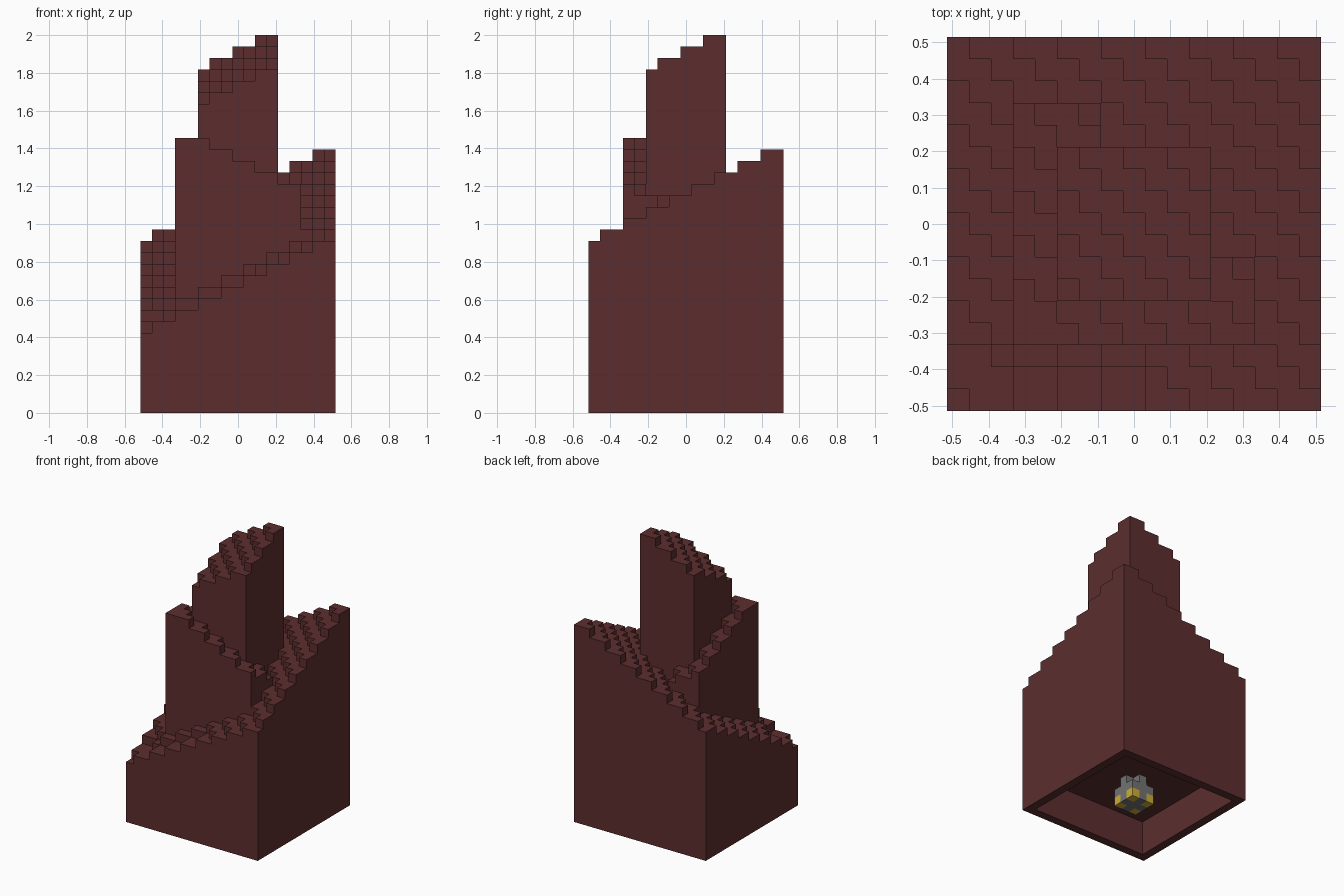
import bpy
import bmesh
from mathutils import Vector

if "Cube" in bpy.data.objects:
    bpy.data.objects.remove(bpy.data.objects["Cube"], do_unlink=True)

N = 17             # cells along each side
U = 2 / 33         # size of one block
CEILING = 4        # height of the hollow under the body, in blocks
SIDES = [(1, 0), (-1, 0), (0, 1), (0, -1)]
CELLS = [(i, j) for i in range(N) for j in range(N)]


def material(name, rgb):
    m = bpy.data.materials.new(name)
    m.use_nodes = True
    m.diffuse_color = (*rgb, 1)
    m.node_tree.nodes["Principled BSDF"].inputs["Base Color"].default_value = (*rgb, 1)
    return m


RED = material("dark red", (0.107, 0.027, 0.027))
GREY = material("grey", (0.17, 0.17, 0.17))
YELLOW = material("yellow", (0.6, 0.42, 0.04))


def tier(i, j):
    """Which part a cell belongs to."""
    if 5 <= i <= 11 and 5 <= j <= 11:
        return "tower"
    if 3 <= i <= 13 and 3 <= j <= 13 and min(i, j) <= 6:
        return "middle_tier"
    return "outer_tier"


def height(i, j):
    """Top of a cell in blocks: each tier slopes along the diagonal."""
    if not (0 <= i < N and 0 <= j < N):
        return 0
    s = i + j
    part = tier(i, j)
    if part == "tower":
        return 22 + (s + 1) // 2
    if part == "middle_tier":
        return min(24, 24 - (s - 7) // 2)
    if (j == 1 and 2 <= i <= 8) or (i, j) == (1, 2):
        s -= 1     # wider steps along the front
    return 7 + (s + 1) // 2


def underside(i, j):
    return CEILING if 0 < i < N - 1 and 0 < j < N - 1 else 0


def point(x, y, z):
    return Vector((x - (N - 1) / 2, y - (N - 1) / 2, z)) * U


def add_face(bm, pts):
    bm.faces.new([bm.verts.new(p) for p in pts])


def flat(bm, i, j, z, up=True):
    pts = [point(i + a, j + b, z) for a, b in ((-.5, -.5), (.5, -.5), (.5, .5), (-.5, .5))]
    add_face(bm, pts if up else pts[::-1])


def wall(bm, i, j, d, low, high, outward=True):
    ends = [(i + d[0] / 2 - k * d[1], j + d[1] / 2 + k * d[0]) for k in (-.5, .5)]
    pts = [point(*ends[0], low), point(*ends[1], low),
           point(*ends[1], high), point(*ends[0], high)]
    add_face(bm, pts if outward else pts[::-1])


def finish(bm, name, mat):
    bmesh.ops.remove_doubles(bm, verts=bm.verts, dist=1e-5)
    mesh = bpy.data.meshes.new(name)
    bm.to_mesh(mesh)
    bm.free()
    mesh.materials.append(mat)
    ob = bpy.data.objects.new(name, mesh)
    bpy.context.collection.objects.link(ob)
    return ob


# Stepped tiers of the body
for part in ("outer_tier", "middle_tier", "tower"):
    bm = bmesh.new()
    for i, j in CELLS:
        if tier(i, j) != part:
            continue
        h = height(i, j)
        flat(bm, i, j, h)
        for d in SIDES:
            low = height(i + d[0], j + d[1])
            if low < h:
                wall(bm, i, j, d, low, h)
    finish(bm, part, RED)

# Bottom rim and hollow underneath
bm = bmesh.new()
for i, j in CELLS:
    z = underside(i, j)
    flat(bm, i, j, z, up=False)
    for d in SIDES:
        low = underside(i + d[0], j + d[1])
        if low < z:
            wall(bm, i, j, d, low, z, outward=False)
finish(bm, "hollow_underside", RED)


def blocks(name, cells, mat):
    """Blocks round the centre; only faces not shared by two blocks are made."""
    bm = bmesh.new()
    mid = N // 2
    for x, y, z in cells:
        i, j = x + mid, y + mid
        if (x, y, z + 1) not in cells:
            flat(bm, i, j, z + 1)
        if (x, y, z - 1) not in cells:
            flat(bm, i, j, z, up=False)
        for d in SIDES:
            if (x + d[0], y + d[1], z) not in cells:
                wall(bm, i, j, d, z, z + 1)
    finish(bm, name, mat)


# Small block cluster inside the hollow: yellow feet, grey core
ring = [(x, y) for x in (-1, 0, 1) for y in (-1, 0, 1)]
corners = [(x, y) for x, y in ring if x and y]
cross = [c for c in ring if c not in corners]
blocks("cluster_feet", {(x, y, 0) for x, y in corners}, YELLOW)
blocks("cluster_core", {(x, y, z) for x, y in cross for z in range(3)}
       | {(x, y, 1) for x, y in corners}, GREY)
